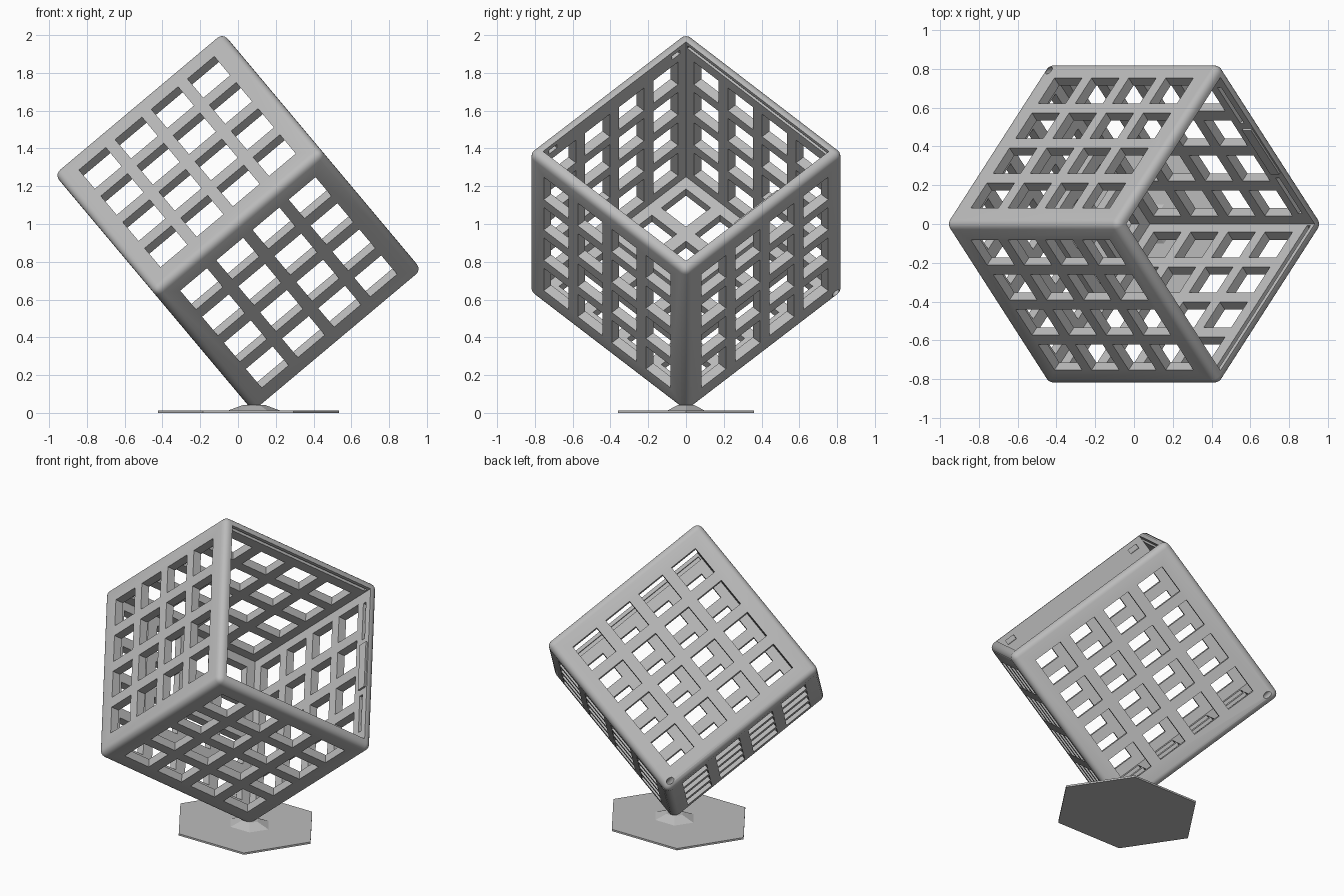
import bpy, bmesh
from math import radians
from mathutils import Matrix, Vector

old = bpy.data.objects.get("Cube")
if old:
    bpy.data.objects.remove(old)

LENGTH, SIDE, WALL = 1.165, 1.18, 0.055
HX, HS = LENGTH / 2, SIDE / 2
INNER = HS - WALL
MARGIN, HOLE, COUNT = 0.115, 0.185, 4
TILT = Matrix.Rotation(radians(-40), 4, 'Y') @ Matrix.Rotation(radians(45), 4, 'X')
PLACE = Matrix.Translation((0, 0, 1.01)) @ TILT

grey = bpy.data.materials.new("plain_grey")
grey.use_nodes = True
grey.diffuse_color = (0.5, 0.5, 0.5, 1)
grey.node_tree.nodes["Principled BSDF"].inputs["Base Color"].default_value = grey.diffuse_color


def make_object(name, bm):
    mesh = bpy.data.meshes.new(name)
    bmesh.ops.recalc_face_normals(bm, faces=bm.faces)
    bm.to_mesh(mesh)
    bm.free()
    mesh.materials.append(grey)
    obj = bpy.data.objects.new(name, mesh)
    bpy.context.collection.objects.link(obj)
    return obj


def add_box(bm, low, high):
    low, high = Vector(low), Vector(high)
    size = Matrix.Diagonal((*(high - low), 1))
    bmesh.ops.create_cube(bm, size=1, matrix=Matrix.Translation((low + high) / 2) @ size)


def boxes(name, bounds):
    bm = bmesh.new()
    for low, high in bounds:
        add_box(bm, low, high)
    return make_object(name, bm)


def carve(target, cutter):
    cutter.hide_render = True
    mod = target.modifiers.new("cut", 'BOOLEAN')
    mod.operation, mod.solver, mod.object = 'DIFFERENCE', 'EXACT', cutter
    bpy.context.view_layer.objects.active = target
    bpy.ops.object.modifier_apply(modifier=mod.name)
    bpy.data.objects.remove(cutter)


def starts(half):
    step = (2 * half - 2 * MARGIN - HOLE) / (COUNT - 1)
    return [-half + MARGIN + i * step for i in range(COUNT)]


# Rounded outer block
bm = bmesh.new()
add_box(bm, (-HX, -HS, -HS), (HX, HS, HS))
bmesh.ops.bevel(bm, geom=bm.edges[:], offset=0.04, segments=5, profile=0.5, affect='EDGES')
crate = make_object("lattice_box", bm)

# Hollow, open at one end
carve(crate, boxes("hollow", [((-HX + WALL, -INNER, -INNER), (HX + 0.2, INNER, INNER))]))

# Square windows through the side walls and the closed end
long_cells, side_cells = starts(HX), starts(HS)
carve(crate, boxes("windows_y", [((x, -1, z), (x + HOLE, 1, z + HOLE))
                                 for x in long_cells for z in side_cells]))
carve(crate, boxes("windows_z", [((x, y, -1), (x + HOLE, y + HOLE, 1))
                                 for x in long_cells for y in side_cells]))
carve(crate, boxes("windows_end", [((-1, y, z), (0, y + HOLE, z + HOLE))
                                   for y in side_cells for z in side_cells]))

# Lid grooves, hinge slots and catch notches around the opening
cuts = []
for side in (-1, 1):
    y = side * INNER
    cuts.append(((HX - 0.045, y - 0.022, -INNER + 0.01), (HX - 0.022, y + 0.022, INNER - 0.01)))
    cuts.append(((HX - 0.065, side * 0.33 - 0.13, -INNER - 0.025),
                 (HX - 0.04, side * 0.33 + 0.13, -INNER + 0.02)))
    cuts.append(((HX - 0.06, side * 0.46 - 0.03, INNER - 0.02),
                 (HX - 0.03, side * 0.46 + 0.03, INNER + 0.025)))
carve(crate, boxes("lid_cuts", cuts))

# Small cable hole at a rear corner
bm = bmesh.new()
spot = Matrix.Translation((-HX + 0.045, HS - 0.03, -HS + 0.03))
bmesh.ops.create_cone(bm, cap_ends=True, segments=16, radius1=0.018, radius2=0.018, depth=0.2,
                      matrix=spot @ Matrix.Rotation(radians(135), 4, 'X'))
carve(crate, make_object("cable_hole", bm))

# Tab between the hinge slots
tab = boxes("lid_tab", [((HX - 0.07, -0.16, -INNER - 0.005), (HX - 0.01, 0.16, -INNER + 0.012))])
for obj in (crate, tab):
    obj.matrix_world = PLACE


# Six-sided foot plate and its tapered socket
def hexagon(name, centre_x, width, depth, bottom, top, taper):
    bm = bmesh.new()
    shape = Matrix.Diagonal((width / 3 ** 0.5, depth / 2, 1, 1))
    spin = Matrix.Rotation(radians(30), 4, 'Z')
    move = Matrix.Translation((centre_x, 0, (bottom + top) / 2))
    bmesh.ops.create_cone(bm, cap_ends=True, segments=6, radius1=1, radius2=taper,
                          depth=top - bottom, matrix=move @ shape @ spin)
    return make_object(name, bm)


hexagon("foot_plate", 0.055, 0.83, 0.83, 0, 0.012, 1)
hexagon("foot_socket", 0.085, 0.25, 0.24, 0.01, 0.042, 0.4)

# Smooth rounded edges, keep the flat faces crisp
bpy.ops.object.select_all(action='DESELECT')
crate.select_set(True)
bpy.context.view_layer.objects.active = crate
bpy.ops.object.shade_smooth_by_angle(angle=radians(30))
